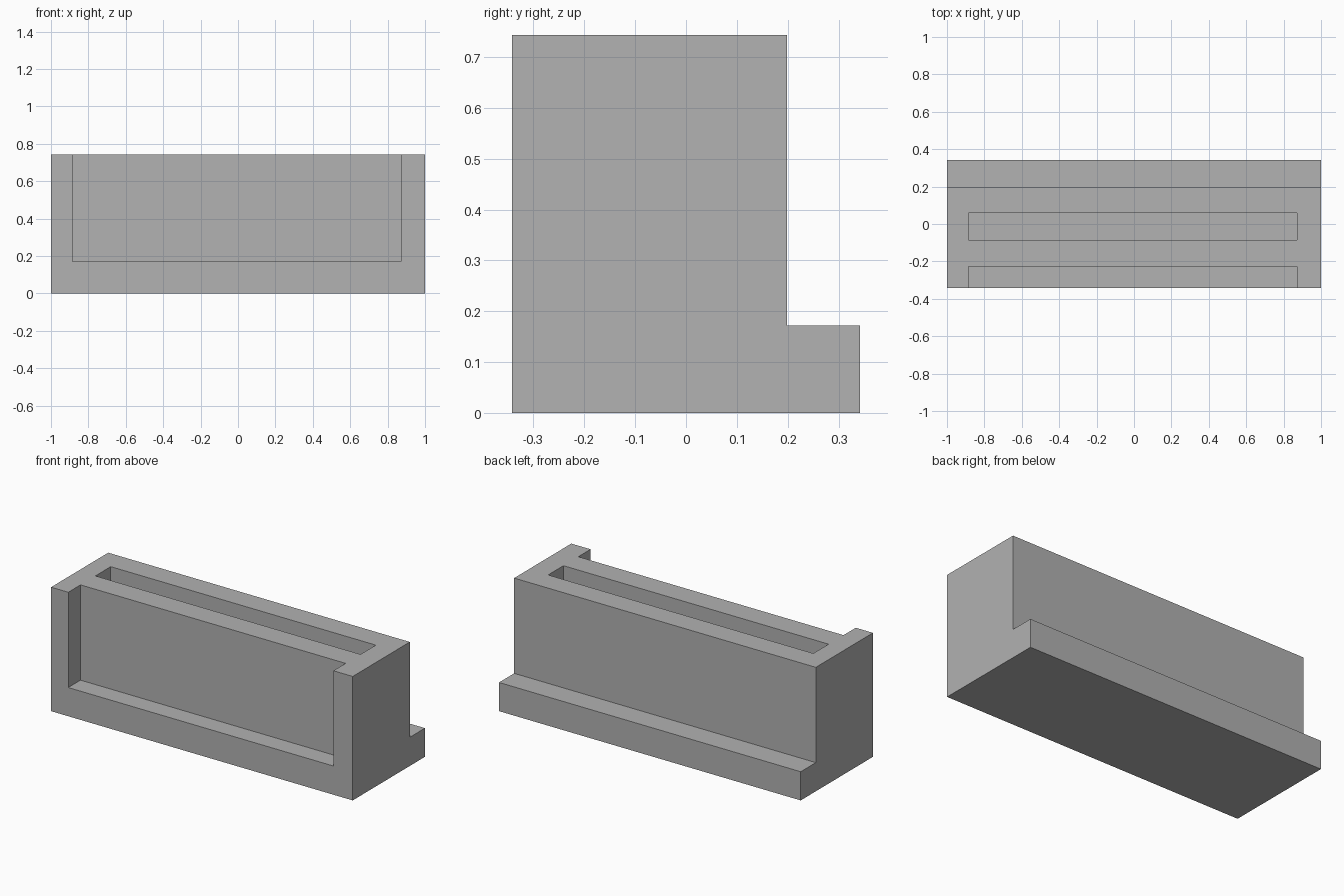
import bpy
import bmesh

if "Cube" in bpy.data.objects:
    bpy.data.objects.remove(bpy.data.objects["Cube"])

grey = bpy.data.materials.new("plain grey")
grey.diffuse_color = (0.445, 0.445, 0.445, 1)
grey.use_nodes = True
grey.node_tree.nodes["Principled BSDF"].inputs["Base Color"].default_value = grey.diffuse_color

TOP, LEDGE = 0.743, 0.172          # overall height, height of the rear step
FRONT, STEP, BACK = -0.342, 0.199, 0.342


def extruded(name, profile, x0, x1):
    """Extrude a closed (y, z) profile from x0 to x1."""
    bm = bmesh.new()
    face = bm.faces.new([bm.verts.new((x0, y, z)) for y, z in profile])
    side = bmesh.ops.extrude_face_region(bm, geom=[face])
    verts = [g for g in side["geom"] if isinstance(g, bmesh.types.BMVert)]
    bmesh.ops.translate(bm, verts=verts, vec=(x1 - x0, 0, 0))
    bmesh.ops.recalc_face_normals(bm, faces=bm.faces)
    mesh = bpy.data.meshes.new(name)
    bm.to_mesh(mesh)
    bm.free()
    mesh.materials.append(grey)
    ob = bpy.data.objects.new(name, mesh)
    bpy.context.collection.objects.link(ob)
    return ob


# Block with a low step along the back
body = extruded("holder_body", [(FRONT, 0), (BACK, 0), (BACK, LEDGE),
                                (STEP, LEDGE), (STEP, TOP), (FRONT, TOP)], -1, 1)

# Open front recess and the closed slot behind it, both down to step height
for name, y0, y1 in (("front_recess", FRONT - 0.1, -0.226), ("slot", -0.085, 0.06)):
    cutter = extruded(name + "_cutter", [(y0, LEDGE), (y1, LEDGE),
                                         (y1, TOP + 0.1), (y0, TOP + 0.1)], -0.886, 0.872)
    cut = body.modifiers.new(name, "BOOLEAN")
    cut.operation = "DIFFERENCE"
    cut.solver = "EXACT"
    cut.object = cutter

# Bake the cuts and drop the cutters
graph = bpy.context.evaluated_depsgraph_get()
baked = bpy.data.meshes.new_from_object(body.evaluated_get(graph))
cutters = [m.object for m in body.modifiers]
body.modifiers.clear()
body.data = baked
for cutter in cutters:
    bpy.data.objects.remove(cutter)
